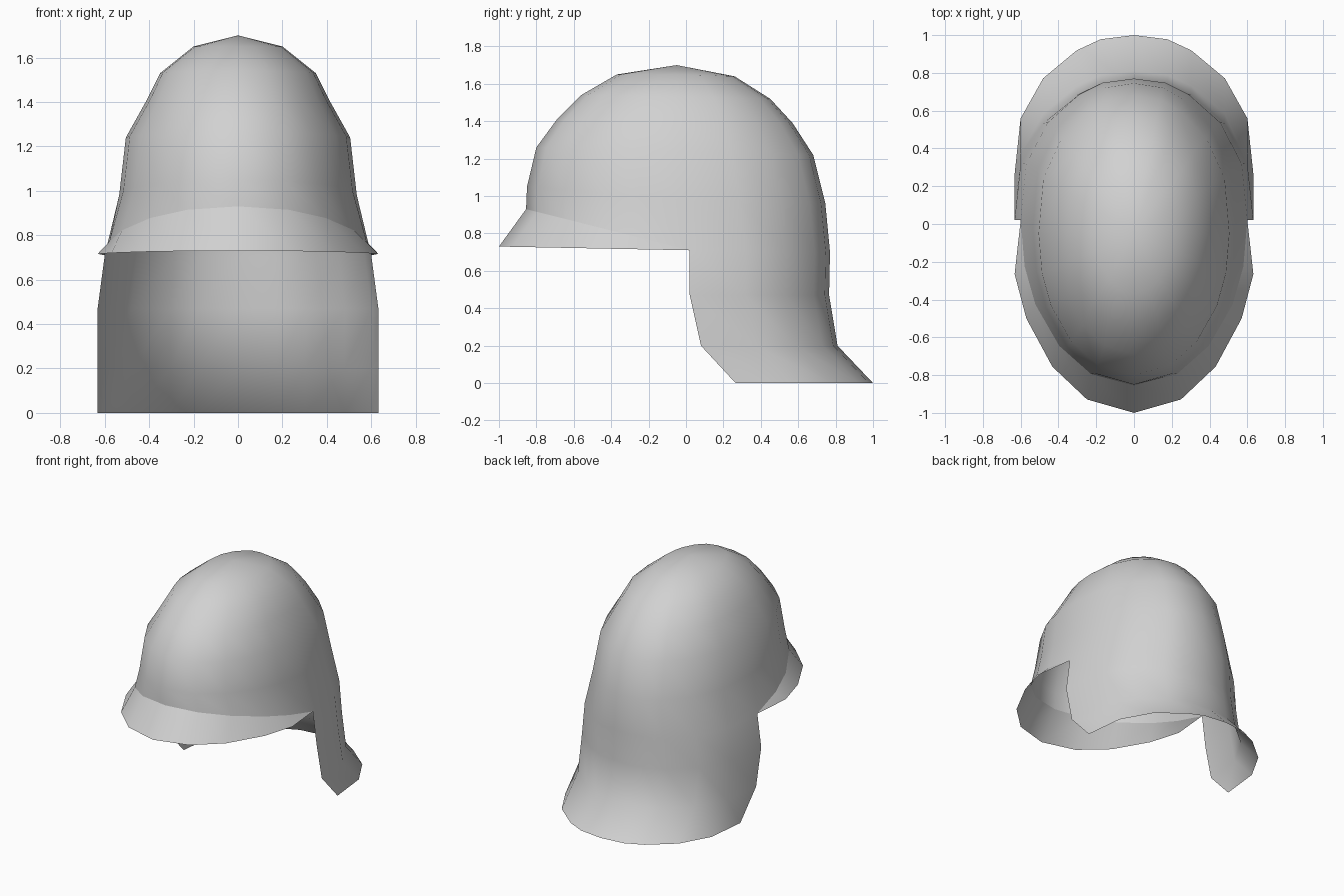
import bpy
import bmesh

if "Cube" in bpy.data.objects:
    bpy.data.objects.remove(bpy.data.objects["Cube"])

grey = bpy.data.materials.new("light_grey")
grey.use_nodes = True
grey.diffuse_color = (0.64, 0.64, 0.64, 1)
grey.node_tree.nodes["Principled BSDF"].inputs["Base Color"].default_value = (0.64, 0.64, 0.64, 1)

# Quarter outlines as fractions of half width and depth
BACK = [(1, 0), (.95, .40), (.76, .69), (.48, .89), (.28, .97), (0, 1)]
FRONT = [(1, 0), (.965, -.28), (.87, -.51), (.66, -.76), (.38, -.93), (0, -1)]


def mirrored(quarter):
    """Half loop running from the left side over the middle to the right."""
    return quarter + [(-x, y) for x, y in quarter[-2::-1]]


BACK_HALF = mirrored(BACK)
FRONT_HALF = mirrored(FRONT)
LOOP = BACK_HALF + FRONT_HALF[-2:0:-1]


def ring(bm, outline, half, centre, front, back, z_front, z_side, z_back):
    verts = []
    for fx, fy in outline:
        reach, z_end = (back - centre, z_back) if fy >= 0 else (centre - front, z_front)
        verts.append(bm.verts.new((fx * half, centre + fy * reach,
                                   z_side + (z_end - z_side) * abs(fy))))
    return verts


def bridge(bm, upper, lower, closed=False):
    n = len(upper)
    for i in range(n if closed else n - 1):
        j = (i + 1) % n
        bm.faces.new((upper[i], lower[i], lower[j], upper[j]))


def finish(bm, name):
    mesh = bpy.data.meshes.new(name)
    bm.to_mesh(mesh)
    bm.free()
    mesh.materials.append(grey)
    for poly in mesh.polygons:
        poly.use_smooth = True
    obj = bpy.data.objects.new(name, mesh)
    bpy.context.collection.objects.link(obj)


# half width, centre y, front y, back y, then z at front, side and back
RIM = (.60, .02, -.855, .77, .93, .71, .70)
DOME = [
    (.20, -.05, -.37, .26, 1.65, 1.65, 1.64),
    (.35, -.05, -.56, .45, 1.54, 1.53, 1.52),
    (.41, -.05, -.69, .57, 1.41, 1.41, 1.39),
    (.505, -.05, -.80, .68, 1.26, 1.24, 1.22),
    (.535, -.02, -.85, .745, 1.05, .98, .96),
    RIM,
]
NECK = [
    (.632, .02, 0, .765, 0, .47, .47),
    (.632, .08, 0, .81, 0, .20, .20),
    (.632, .265, 0, 1.0, 0, 0, 0),
]

# Dome with the neck guard hanging from the back half of its rim
bm = bmesh.new()
rings = [ring(bm, LOOP, *row) for row in DOME]
apex = bm.verts.new((0, -.05, 1.70))
for i, v in enumerate(rings[0]):
    bm.faces.new((apex, v, rings[0][(i + 1) % len(LOOP)]))
for upper, lower in zip(rings, rings[1:]):
    bridge(bm, upper, lower, closed=True)
edge = rings[-1][:len(BACK_HALF)]
for row in NECK:
    lower = ring(bm, BACK_HALF, *row)
    bridge(bm, edge, lower)
    edge = lower
finish(bm, "helmet_shell")

# Brim flaring from the front rim, tapering to nothing at the sides
bm = bmesh.new()
outline = FRONT_HALF[::-1]
inner = ring(bm, outline, *RIM)
outer = ring(bm, outline, .655, .02, -1.0, 1, .73, .71, .71)
for i in (0, -1):
    outer[i].co = inner[i].co
bridge(bm, inner, outer)
bmesh.ops.remove_doubles(bm, verts=bm.verts, dist=.001)
finish(bm, "brim")
